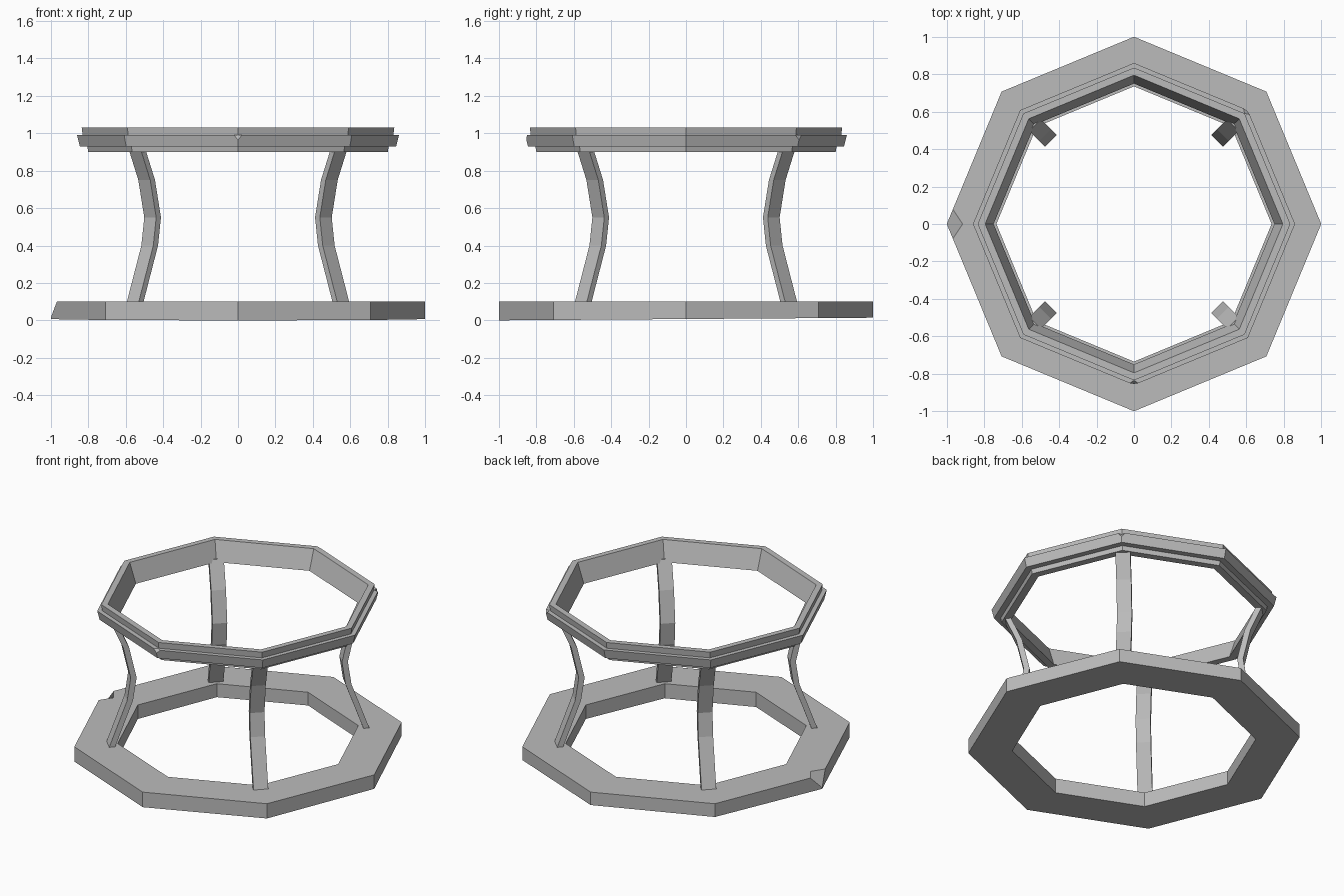
import bpy, bmesh
from math import sin, cos, pi
from mathutils import Vector

cube = bpy.data.objects.get("Cube")
if cube:
    bpy.data.objects.remove(cube, do_unlink=True)

grey = bpy.data.materials.new("plain_grey")
grey.use_nodes = True
colour = (0.5, 0.5, 0.5, 1)
grey.diffuse_color = colour
grey.node_tree.nodes["Principled BSDF"].inputs["Base Color"].default_value = colour


def finish(bm, name):
    bmesh.ops.recalc_face_normals(bm, faces=bm.faces)
    mesh = bpy.data.meshes.new(name)
    bm.to_mesh(mesh)
    bm.free()
    mesh.materials.append(grey)
    ob = bpy.data.objects.new(name, mesh)
    bpy.context.collection.objects.link(ob)
    return ob


def loft(bm, sections, closed):
    """Bridge equal-length point loops with quads."""
    loops = [[bm.verts.new(p) for p in s] for s in sections]
    pairs = list(zip(loops, loops[1:]))
    if closed:
        pairs.append((loops[-1], loops[0]))
    else:
        bm.faces.new(loops[0])
        bm.faces.new(loops[-1])
    for a, b in pairs:
        for i in range(len(a)):
            j = (i + 1) % len(a)
            bm.faces.new((a[i], a[j], b[j], b[i]))


def octagon_ring(profile):
    bm = bmesh.new()
    angles = [k * pi / 4 for k in range(8)]
    loft(bm, [[(r * cos(a), r * sin(a), z) for r, z in profile] for a in angles], True)
    return bm


def chip(bm, point, size):
    """Break off the corner nearest to a point."""
    corner = min(bm.verts, key=lambda v: (v.co - Vector(point)).length)
    bmesh.ops.bevel(bm, geom=[corner], offset=size, offset_type='OFFSET',
                    segments=1, affect='VERTICES', clamp_overlap=False)


# Wide base ring with one chipped corner and a slightly tilted underside
bm = octagon_ring([(0.735, 0), (1, 0), (1, 0.1), (0.735, 0.1)])
for v in bm.verts:
    if v.co.z < 0.05:
        v.co.z = 0.007 * (1 + v.co.y)
chip(bm, (-1, 0, 0.1), 0.085)
finish(bm, "base_ring")

# Stepped top ring with a sloping inner wall and small chips
bm = octagon_ring([(0.75, 0.9), (0.80, 0.9), (0.805, 0.93), (0.845, 0.93),
                   (0.86, 0.99), (0.83, 0.99), (0.835, 1.03), (0.795, 1.03)])
chip(bm, (0, -0.86, 0.99), 0.025)
chip(bm, (0.61, 0.61, 0.99), 0.025)
finish(bm, "top_ring")

# Four flat legs bowed towards the middle
path = [(0.78, 0.09), (0.667, 0.4), (0.645, 0.55), (0.69, 0.75), (0.765, 0.92)]
half_width, half_depth = 0.045, 0.018
corners = [(-1, -1), (1, -1), (1, 1), (-1, 1)]
names = ["back_left_leg", "back_right_leg", "front_right_leg", "front_left_leg"]
for k, name in enumerate(names):
    angle = pi / 4 + k * pi / 2
    out = Vector((cos(angle), sin(angle), 0))
    side = Vector((-sin(angle), cos(angle), 0))
    bm = bmesh.new()
    loft(bm, [[out * (r + d * half_depth) + side * w * half_width + Vector((0, 0, z))
               for d, w in corners] for r, z in path], False)
    finish(bm, name)
